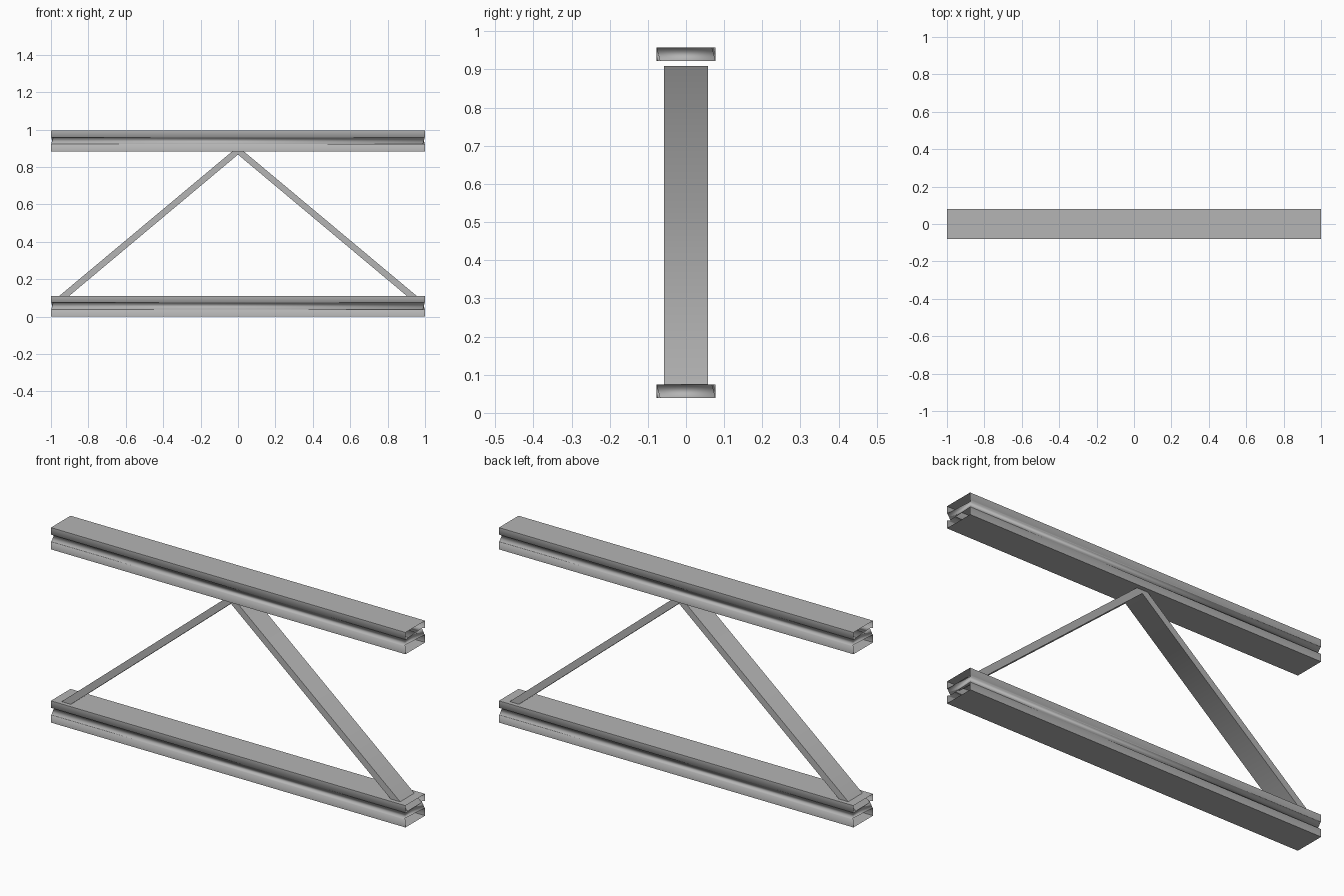
import bpy, bmesh

if "Cube" in bpy.data.objects:
    bpy.data.objects.remove(bpy.data.objects["Cube"])

H, W = 0.111, 0.079                # chord height and half width
LOW, HIGH = 0.039, 0.075           # groove limits
DEEP, SHALLOW = 0.011, 0.0015      # groove depth at its twisted corners

grey = bpy.data.materials.new("dark_grey")
grey.diffuse_color = (0.46, 0.46, 0.46, 1)
grey.use_nodes = True
grey.node_tree.nodes["Principled BSDF"].inputs["Base Color"].default_value = grey.diffuse_color


def finish(name, bm):
    me = bpy.data.meshes.new(name)
    for f in bm.faces:
        f.smooth = True
    bm.to_mesh(me)
    bm.free()
    me.materials.append(grey)
    ob = bpy.data.objects.new(name, me)
    bpy.context.collection.objects.link(ob)
    return ob


def chord(name, z0):
    bm = bmesh.new()

    # Flat top and bottom plates, kept apart so their edges stay sharp
    for z in (0, H):
        q = [(-1, -W), (1, -W), (1, W), (-1, W)]
        if z == 0:
            q.reverse()
        bm.faces.new([bm.verts.new((x, y, z0 + z)) for x, y in q])

    # Grooved side walls, the back one being the front one turned half round
    def column(s, end, low, high):
        pts = [(1, W, 0), (1, W, LOW), (1 - low, W - low, LOW),
               (1 - high, W - high, HIGH), (1, W, HIGH), (1, W, H)]
        return [bm.verts.new((s * end * x, -s * y, z0 + z)) for x, y, z in pts]

    cols = {}
    for s in (1, -1):
        a = column(s, -1, SHALLOW, DEEP)
        b = column(s, 1, DEEP, SHALLOW)
        for i in range(5):
            bm.faces.new([a[i], b[i], b[i + 1], a[i + 1]])
        cols[s] = (a, b)

    # Twisted webs joining the two grooves at the ends
    for s in (1, -1):
        b, a = cols[s][1], cols[-s][0]
        bm.faces.new([b[2], a[2], a[3], b[3]])
    return finish(name, bm)


def diagonals(name):
    # One chevron of two flat bars, smooth only across the apex
    half = [(0.945, 0.075), (0.998, 0.075)]
    outline = half + [(0, 0.909)] + [(-x, z) for x, z in reversed(half)] + [(0, 0.866)]
    bm = bmesh.new()
    f = bm.faces.new([bm.verts.new((x, -0.058, z)) for x, z in outline])
    ex = bmesh.ops.extrude_face_region(bm, geom=[f], use_keep_orig=True)
    bmesh.ops.translate(bm, vec=(0, 0.115, 0),
                        verts=[v for v in ex["geom"] if isinstance(v, bmesh.types.BMVert)])
    bmesh.ops.recalc_face_normals(bm, faces=bm.faces)
    for e in bm.edges:
        e.smooth = all(abs(v.co.x) < 0.01 for v in e.verts)
    return finish(name, bm)


chord("bottom_chord", 0)
chord("top_chord", 0.883)
diagonals("diagonal_braces")
